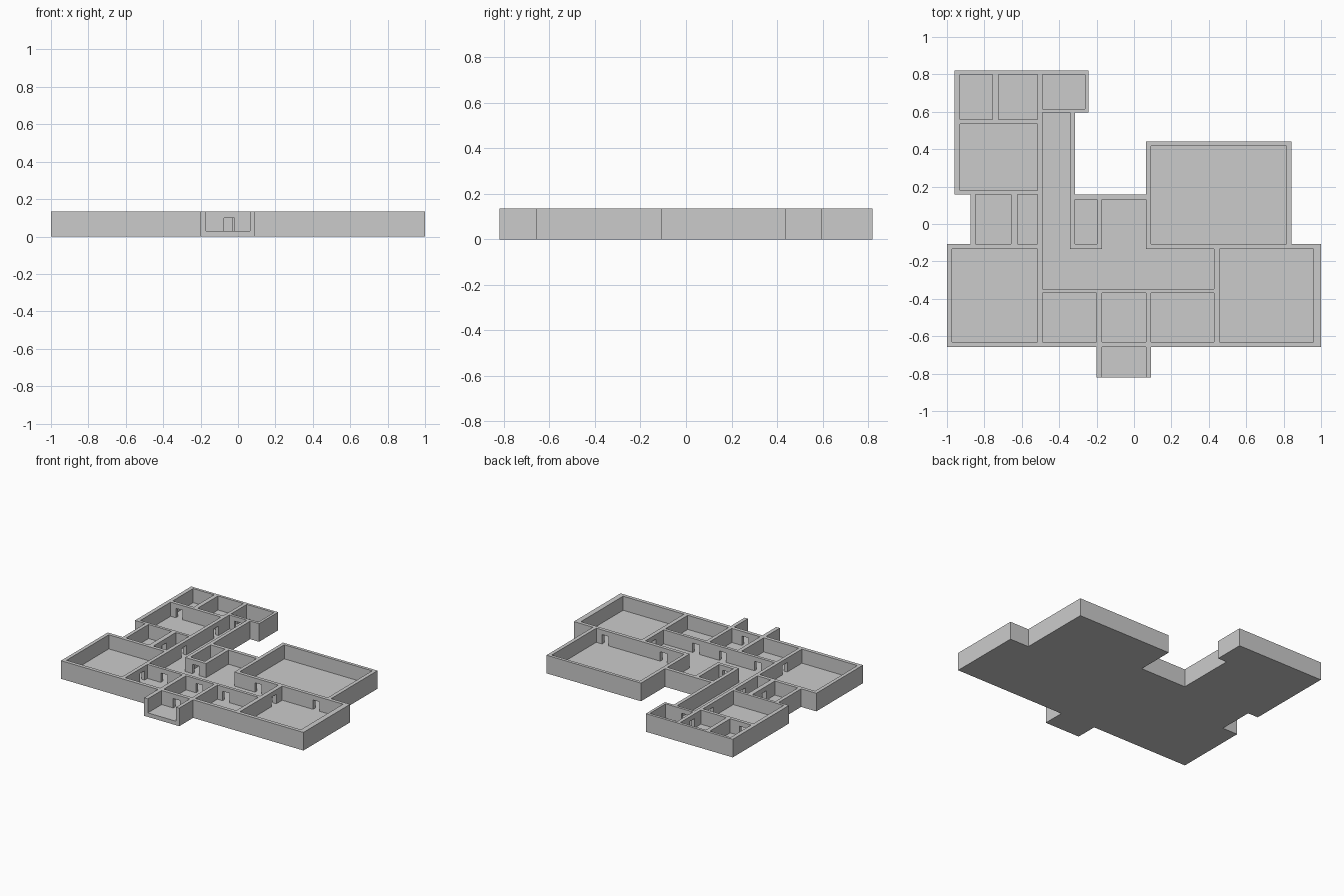
import bpy, bmesh

if "Cube" in bpy.data.objects:
    bpy.data.objects.remove(bpy.data.objects["Cube"])

HEIGHT, FLOOR, DOOR_TOP = 0.135, 0.03, 0.10


def prism_object(name, profiles, z0, z1):
    """One object holding an upright prism for every outline."""
    bm = bmesh.new()
    for pts in profiles:
        face = bm.faces.new([bm.verts.new((x, y, z0)) for x, y in pts])
        up = bmesh.ops.extrude_face_region(bm, geom=[face])
        verts = [v for v in up["geom"] if isinstance(v, bmesh.types.BMVert)]
        bmesh.ops.translate(bm, verts=verts, vec=(0, 0, z1 - z0))
    bmesh.ops.recalc_face_normals(bm, faces=bm.faces)
    mesh = bpy.data.meshes.new(name)
    bm.to_mesh(mesh)
    bm.free()
    obj = bpy.data.objects.new(name, mesh)
    bpy.context.collection.objects.link(obj)
    return obj


def rect(x0, x1, y0, y1):
    return [(x0, y0), (x1, y0), (x1, y1), (x0, y1)]


def cut(target, cutter):
    cutter.hide_render = True
    mod = target.modifiers.new(cutter.name, 'BOOLEAN')
    mod.operation, mod.solver, mod.object = 'DIFFERENCE', 'EXACT', cutter
    bpy.context.view_layer.objects.active = target
    bpy.ops.object.modifier_apply(modifier=mod.name)
    bpy.data.objects.remove(cutter, do_unlink=True)


# Outer outline of the house
house = prism_object("house_floor_and_walls", [[
    (-0.96, 0.82), (-0.96, 0.157), (-0.875, 0.157), (-0.875, -0.107),
    (-1, -0.107), (-1, -0.657), (-0.2, -0.657), (-0.2, -0.82),
    (0.09, -0.82), (0.09, -0.657), (1, -0.657), (1, -0.107),
    (0.843, -0.107), (0.843, 0.44), (0.063, 0.44), (0.063, 0.157),
    (-0.316, 0.157), (-0.316, 0.595), (-0.243, 0.595), (-0.243, 0.82)]],
    0, HEIGHT)

# Rooms
rooms = [rect(*r) for r in (
    (-0.93, -0.757, 0.56, 0.80), (-0.725, -0.515, 0.56, 0.80),
    (-0.488, -0.263, 0.615, 0.80), (-0.93, -0.515, 0.178, 0.535),
    (-0.848, -0.658, -0.107, 0.157), (-0.623, -0.515, -0.107, 0.157),
    (-0.316, -0.198, -0.107, 0.13), (0.09, 0.815, -0.107, 0.417),
    (-0.973, -0.515, -0.63, -0.133), (-0.488, -0.2, -0.63, -0.37),
    (-0.17, 0.063, -0.63, -0.37), (0.09, 0.427, -0.63, -0.37),
    (0.458, 0.96, -0.63, -0.133),
    (-0.17, 0.063, -0.9, -0.657))]          # open porch
# Hallway
rooms.append([(-0.488, 0.595), (-0.488, -0.347), (0.427, -0.347),
              (0.427, -0.133), (0.063, -0.133), (0.063, 0.13),
              (-0.17, 0.13), (-0.17, -0.133), (-0.343, -0.133),
              (-0.343, 0.595)])
cut(house, prism_object("room_cutter", rooms, FLOOR, HEIGHT + 0.1))

# Doorways: centre on the wall and whether the wall runs along x
W, D = 0.0275, 0.028
doors = []
for x, y, along_x in (
        (-0.86, 0.547, True), (-0.42, 0.605, True), (-0.255, -0.12, True),
        (0.26, -0.12, True), (0.74, -0.12, True), (0.16, -0.358, True),
        (-0.06, -0.358, True), (-0.35, -0.358, True), (-0.047, -0.643, True),
        (-0.501, 0.66, False), (-0.501, 0.44, False), (-0.501, 0.06, False),
        (-0.501, -0.43, False), (0.442, -0.23, False), (-0.64, 0.02, False)):
    hx, hy = (W, D) if along_x else (D, W)
    doors.append(rect(x - hx, x + hx, y - hy, y + hy))
cut(house, prism_object("door_cutter", doors, FLOOR, DOOR_TOP))
